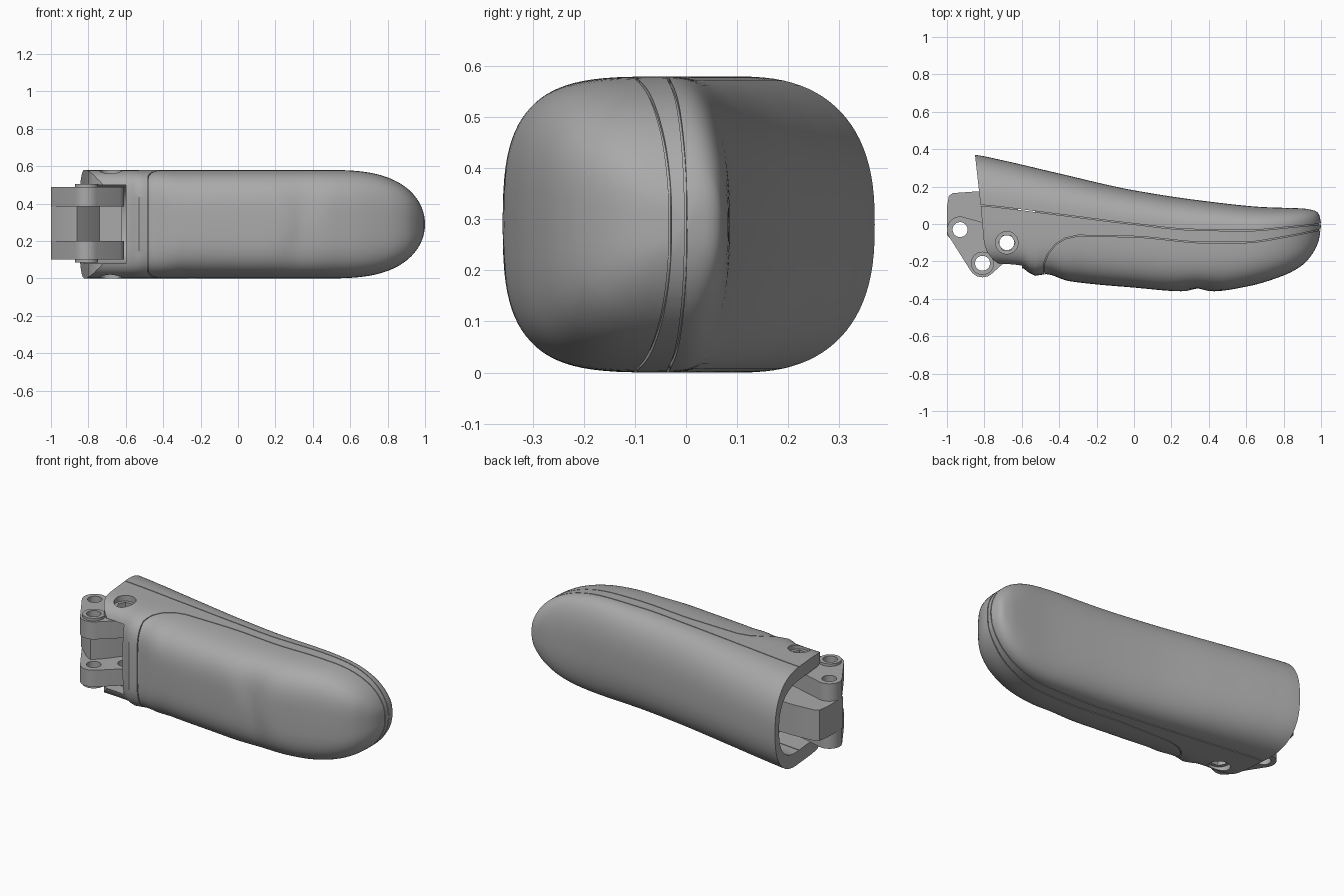
import bpy, bmesh, math
from mathutils import Vector

cube = bpy.data.objects.get("Cube")
if cube:
    bpy.data.objects.remove(cube)

grey = bpy.data.materials.new("mid_grey")
grey.use_nodes = True
grey.diffuse_color = (0.4, 0.4, 0.4, 1)
grey.node_tree.nodes["Principled BSDF"].inputs["Base Color"].default_value = (0.4, 0.4, 0.4, 1)

MID = 0.29  # height of the symmetry plane
BACK = [(-1.3, 0.41), (-0.85, 0.37), (-0.7, 0.34), (-0.4, 0.27), (0, 0.18), (0.4, 0.12),
        (0.7, 0.09), (0.9, 0.083), (0.97, 0.07), (0.99, 0.05), (1, 0.006)]
FRONT = [(-1.3, -0.2), (-0.72, -0.225), (-0.6, -0.235), (-0.53, -0.277), (-0.47, -0.268),
         (-0.35, -0.305), (0, -0.34), (0.27, -0.36), (0.42, -0.36), (0.6, -0.335),
         (0.8, -0.275), (0.9, -0.22), (0.96, -0.15), (0.99, -0.08), (1, -0.006)]
SEAM = [(-1.3, 0.13), (-0.82, 0.1), (-0.4, 0.05), (0, 0), (0.3, -0.03), (0.6, -0.035),
        (0.85, -0.015), (1, 0.0)]


def smooth(table, x):
    """Monotone cubic interpolation through a short table."""
    last = len(table) - 1
    sec = [(b[1] - a[1]) / (b[0] - a[0]) for a, b in zip(table, table[1:])]

    def slope(i):
        if i in (0, last):
            return sec[min(i, last - 1)]
        p, q = sec[i - 1], sec[i]
        return 2 * p * q / (p + q) if p * q > 0 else 0

    i = max(0, min(last - 1, sum(x >= p[0] for p in table) - 1))
    (x0, y0), (x1, y1) = table[i], table[i + 1]
    w = x1 - x0
    t = (x - x0) / w
    return (y0 * (1 + 2 * t) * (1 - t) ** 2 + y1 * t * t * (3 - 2 * t)
            + w * (slope(i) * t * (1 - t) ** 2 + slope(i + 1) * t * t * (t - 1)))


def finish(bm, name, helper=False):
    bmesh.ops.recalc_face_normals(bm, faces=bm.faces)
    me = bpy.data.meshes.new(name)
    bm.to_mesh(me)
    bm.free()
    ob = bpy.data.objects.new(name, me)
    bpy.context.collection.objects.link(ob)
    me.materials.append(grey)
    if helper:
        ob.hide_render = True
    return ob


def section(x, inset, cavity, count):
    """One rounded cross-section, with separate front and back curvature."""
    yb, yf, ys = smooth(BACK, x) - inset, smooth(FRONT, x) + inset, smooth(SEAM, x)
    t = max(0, (x - 0.45) / 0.55)
    half = max(0.005, MID * math.sqrt(max(0, 1 - t ** 3)) - inset)
    nf = 3.5 + 1.5 * max(0, min(1, (-0.3 - x) / 0.3))
    if cavity:
        yf, half, nf = -0.6, 0.21, 14
    ring = []
    for k in range(count):
        a = math.tau * k / count
        c, s = math.cos(a), math.sin(a)
        n = 2.5 if c >= 0 else nf
        u, v = abs(c) ** (2 / n), math.copysign(abs(s) ** (2 / n), s)
        y = ys + max(0.003, yb - ys) * u if c >= 0 else ys - max(0.003, ys - yf) * u
        z = MID + half * v
        if c < 0 and not cavity:  # hollow between the two finger pads
            dz = abs(z - MID)
            y += 0.016 * u ** 3 * math.exp(-((x - 0.34) / (0.04 + 0.35 * dz)) ** 2)
        ring.append((x, y, z))
    return ring


def loft(name, xs, inset=0, cavity=False, count=96, helper=False):
    bm = bmesh.new()
    rings = [[bm.verts.new(p) for p in section(x, inset, cavity, count)] for x in xs]
    for a, b in zip(rings, rings[1:]):
        for k in range(count):
            j = (k + 1) % count
            bm.faces.new((a[k], a[j], b[j], b[k]))
    bm.faces.new(rings[0])
    bm.faces.new(rings[-1])
    return finish(bm, name, helper)


def prism(name, outline, z0, z1, helper=False):
    bm = bmesh.new()
    face = bm.faces.new([bm.verts.new((x, y, z0)) for x, y in outline])
    top = bmesh.ops.extrude_face_region(bm, geom=[face])["geom"]
    bmesh.ops.translate(bm, vec=(0, 0, z1 - z0),
                        verts=[v for v in top if isinstance(v, bmesh.types.BMVert)])
    return finish(bm, name, helper)


def circle(x, y, r, n=32):
    return [(x + r * math.cos(math.tau * k / n), y + r * math.sin(math.tau * k / n))
            for k in range(n)]


def ribbon(name, path, width):
    """A thin upright wall along a path, used to cut a parting line."""
    pts = [Vector(p) for p in path]
    left, right = [], []
    for i, p in enumerate(pts):
        d = (pts[min(i + 1, len(pts) - 1)] - pts[max(i - 1, 0)]).normalized()
        n = Vector((-d.y, d.x)) * width / 2
        left.append(p + n)
        right.append(p - n)
    return prism(name, [tuple(p) for p in left + right[::-1]], -0.1, 0.7, True)


def cut(ob, cutters, angle=35):
    for c in cutters:
        m = ob.modifiers.new("cut", "BOOLEAN")
        m.operation, m.solver, m.object = "DIFFERENCE", "EXACT", c
    bpy.context.view_layer.update()
    me = bpy.data.meshes.new_from_object(
        ob.evaluated_get(bpy.context.evaluated_depsgraph_get()))
    ob.modifiers.clear()
    ob.data = me
    bpy.ops.object.select_all(action="DESELECT")
    ob.select_set(True)
    bpy.context.view_layer.objects.active = ob
    bpy.ops.object.shade_smooth_by_angle(angle=math.radians(angle))


# Stations along the length, closer together toward the tip
stations = [-1.1 + 0.03 * i for i in range(52)]
stations += [0.45 + 0.55 * math.sin(math.pi / 2 * i / 30) for i in range(1, 31)]

# Cutters: slanted open end, hollow, bolt holes and parting lines
end_trim = prism("end_trim_cutter", [(-1.3, 0.6), (-0.874, 0.6), (-0.85, 0.37), (-0.82, 0.1),
                 (-0.802, -0.1), (-0.785, -0.15), (-0.755, -0.19), (-0.71, -0.22),
                 (-0.66, -0.235), (-0.64, -0.6), (-1.3, -0.6)], -0.2, 0.8, True)
hollow = loft("hollow_cutter", [-1.2 + 0.06 * i for i in range(11)], 0.045, True, 64, True)
pin = (-0.68, -0.1)
bolt_hole = prism("bolt_hole_cutter", circle(*pin, 0.045, 6), -0.2, 0.8, True)
recesses = [prism("recess_cutter", circle(*pin, 0.06), a, b, True)
            for a, b in ((-0.1, 0.035), (0.545, 0.7))]
seam = ribbon("seam_cutter", [(x, smooth(SEAM, x)) for x in
              [-0.9 + 0.05 * i for i in range(39)]], 0.005)
PAD = [(-0.3, -0.062), (0, -0.068), (0.4, -0.1), (0.6, -0.098), (0.8, -0.07), (1, -0.03)]
corner = [(-0.48, -0.5), (-0.48, -0.21), (-0.46, -0.16), (-0.42, -0.11), (-0.37, -0.078)]
pad_line = ribbon("pad_line_cutter", corner + [(x, smooth(PAD, x)) for x in
                  [-0.3 + 0.05 * i for i in range(27)]], 0.005)

# Outer shell, with a core that closes the parting lines just below the surface
shell = loft("outer_shell", stations)
cut(shell, [end_trim, hollow, bolt_hole] + recesses + [seam, pad_line])
core = loft("inner_core", [x for x in stations if -0.55 < x < 0.992], 0.01)
cut(core, [])

# Hinge link: two pierced side plates joined by a central block
link_pins = [(-0.93, -0.03), (-0.81, -0.21)]
holes = [prism("pin_hole_cutter", circle(*p, 0.04), -0.2, 0.8, True) for p in link_pins + [pin]]


def link_plate(name, z0, z1):
    bm = bmesh.new()
    for (x, y), r in zip(link_pins + [pin], (0.07, 0.075, 0.07)):
        for px, py in circle(x, y, r):
            for z in (z0, z1):
                bm.verts.new((px, py, z))
    bmesh.ops.convex_hull(bm, input=bm.verts)
    bmesh.ops.dissolve_limit(bm, angle_limit=0.01, verts=bm.verts, edges=bm.edges)
    cut(finish(bm, name), holes)


link_plate("lower_hinge_plate", 0.1, 0.2)
link_plate("upper_hinge_plate", 0.385, 0.49)
block = prism("hinge_block", [(-1, -0.06), (-1, 0.09), (-0.99, 0.15), (-0.97, 0.165),
              (-0.83, 0.175), (-0.62, 0.17), (-0.62, -0.03), (-0.74, -0.03),
              (-0.8, -0.11), (-0.86, -0.17), (-0.9, -0.15)], 0.2, 0.385)
cut(block, holes)

# Raised rings around the front pivot
for z0, z1 in ((0.085, 0.1), (0.49, 0.505)):
    cut(prism("pivot_ring", circle(*link_pins[1], 0.062), z0, z1), holes)
